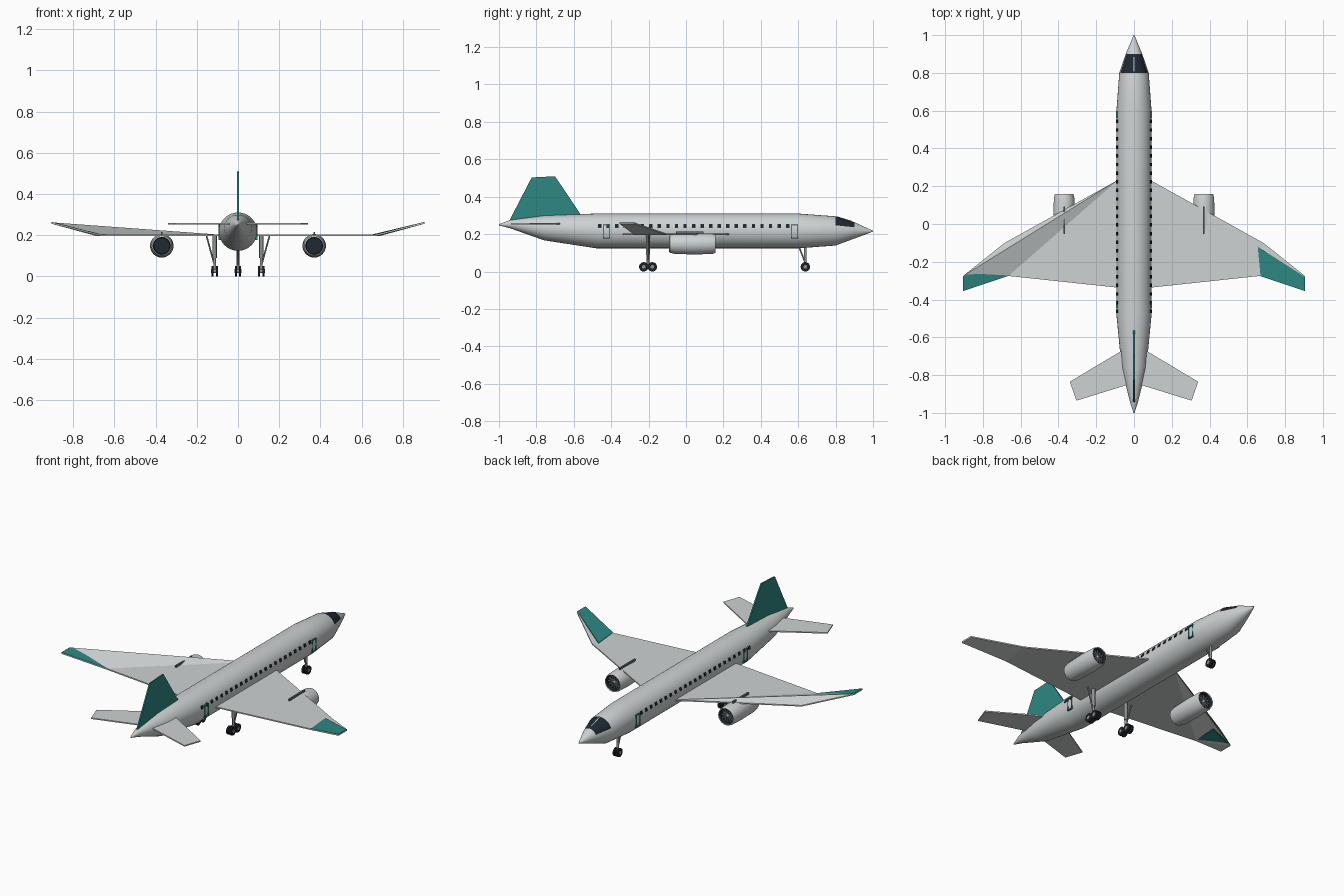
import bpy, bmesh, math
from mathutils import Vector, Matrix

if "Cube" in bpy.data.objects:
    bpy.data.objects.remove(bpy.data.objects["Cube"])


def material(name, rgb):
    m = bpy.data.materials.new(name)
    m.diffuse_color = (*rgb, 1)
    m.use_nodes = True
    m.node_tree.nodes["Principled BSDF"].inputs["Base Color"].default_value = m.diffuse_color
    return m


GREY = material("pale grey", (0.61, 0.645, 0.645))
TEAL = material("teal", (0.026, 0.242, 0.223))
DARK = material("dark glass", (0.013, 0.021, 0.032))
STEEL = material("steel", (0.27, 0.29, 0.30))
PYLON = material("pylon grey", (0.15, 0.16, 0.165))
RUBBER = material("rubber", (0.012, 0.014, 0.018))


def finish(name, bm, mats, smooth=False):
    bmesh.ops.recalc_face_normals(bm, faces=bm.faces)
    me = bpy.data.meshes.new(name)
    bm.to_mesh(me)
    bm.free()
    ob = bpy.data.objects.new(name, me)
    bpy.context.collection.objects.link(ob)
    for m in mats:
        me.materials.append(m)
    if smooth:
        bpy.ops.object.select_all(action='DESELECT')
        ob.select_set(True)
        bpy.context.view_layer.objects.active = ob
        bpy.ops.object.shade_smooth_by_angle(angle=math.radians(35))
    return ob


def loft(name, x, rings, segs, mats, rule):
    """Round body along y from rings of (y, z, radius); rule(ring, angle) gives the colour."""
    bm = bmesh.new()
    loops = [[bm.verts.new((x + r * math.cos(math.tau * i / segs), y,
                            z + r * math.sin(math.tau * i / segs))) for i in range(segs)]
             for y, z, r in rings]
    for k in range(len(loops) - 1):
        a, b = loops[k], loops[k + 1]
        for i in range(segs):
            j = (i + 1) % segs
            f = bm.faces.new((a[i], a[j], b[j], b[i]))
            f.material_index = rule(k, 360 * (i + 0.5) / segs)
    for k in (0, -1):
        bm.faces.new(loops[k]).material_index = rule(0 if k == 0 else len(loops) - 2, 270)
    return finish(name, bm, mats, True)


def slab(name, pts, faces, offset, mat):
    """Panel through pts, thickened along the offset vector."""
    bm = bmesh.new()
    vs = [bm.verts.new(p) for p in pts]
    for f in faces:
        bm.faces.new([vs[i] for i in f])
    ext = bmesh.ops.extrude_face_region(bm, geom=bm.faces[:], use_keep_orig=True)
    moved = [g for g in ext["geom"] if isinstance(g, bmesh.types.BMVert)]
    bmesh.ops.translate(bm, verts=moved, vec=offset)
    return finish(name, bm, [mat])


def boxes(name, items, mat):
    """One object from (centre, size, rotation matrix) boxes."""
    bm = bmesh.new()
    for c, s, rot in items:
        bmesh.ops.create_cube(bm, size=1, matrix=Matrix.Translation(c) @ rot @ Matrix.Diagonal((*s, 1)))
    return finish(name, bm, [mat])


def rods(name, items, mat, segs=12):
    """One object from (start, end, radius) cylinders."""
    bm = bmesh.new()
    for a, b, r in items:
        a, b = Vector(a), Vector(b)
        rot = (b - a).to_track_quat('Z', 'Y').to_matrix().to_4x4()
        bmesh.ops.create_cone(bm, cap_ends=True, segments=segs, radius1=r, radius2=r,
                              depth=(b - a).length, matrix=Matrix.Translation((a + b) / 2) @ rot)
    return finish(name, bm, [mat], True)


NONE = Matrix.Identity(4)

# Fuselage with dark windscreen on the upper nose ring
body = [(-1, .25, .003), (-.94, .253, .022), (-.76, .233, .066), (-.48, .217, .093), (.6, .217, .093),
        (.8, .217, .078), (.9, .22, .044), (.96, .217, .019), (1, .216, .002)]
loft("fuselage", 0, body, 32, [GREY, DARK], lambda k, a: int(k == 5 and 22 < a < 158))
slope = math.atan2(-.031, .1)
boxes("windscreen_divider", [((0, .845, .2815), (.006, .08, .004), Matrix.Rotation(slope, 4, 'X'))], GREY)

# Fin
slab("tail_fin", [(-.004, y, z) for y, z in
                  [(-.943, .262), (-.943, .275), (-.825, .503), (-.70, .509), (-.563, .305), (-.6, .28)]],
     [range(6)], (.008, 0, 0), TEAL)

for s, side in ((1, "right"), (-1, "left")):
    # Wings: the left one folds along a long diagonal
    wing = [(.085 * s, .233, .195), (.685 * s, -.10, .195), (.905 * s, -.275, .255),
            (.905 * s, -.355, .255), (.665 * s, -.275, .195), (.085 * s, -.337, .195)]
    folds = [(0, 1, 4, 5), (1, 2, 3, 4)] if s > 0 else [(0, 1, 2), (0, 2, 4), (2, 3, 4), (0, 4, 5)]
    slab(side + "_wing", wing, folds, (0, 0, .007), GREY)

    # Painted wing tip plate
    slab(side + "_wing_tip", [(.655 * s, -.12, .199), (.905 * s, -.28, .259),
                              (.905 * s, -.355, .259), (.67 * s, -.275, .199)],
         [(0, 1, 2, 3)], (0, 0, .005), TEAL)

    # Tailplane
    slab(side + "_tailplane", [(.03 * s, -.65, .252), (.34 * s, -.835, .252),
                               (.305 * s, -.935, .252), (.02 * s, -.847, .252)],
         [(0, 1, 2, 3)], (0, 0, .007), GREY)

    # Engine nacelle, dark at both openings
    ex, ez = .37 * s, .148
    prof = [(.135, .001), (.135, .042), (.155, .045), (.158, .049), (.14, .054), (.05, .057),
            (-.06, .054), (-.085, .048), (-.09, .042), (-.075, .039), (-.075, .001)]
    loft(side + "_engine", ex, [(y, ez, r) for y, r in prof], 32, [GREY, DARK],
         lambda k, a: int(k in (0, 1, 8, 9)))
    fan = []
    for i in range(12):
        rot = Matrix.Rotation(math.tau * i / 12, 4, 'Y')
        fan.append((Vector((ex, .138, ez)) + rot @ Vector((.025, 0, 0)), (.030, .004, .004), rot))
    boxes(side + "_fan_blades", fan, STEEL)
    loft(side + "_spinner", ex, [(.135, ez, .012), (.145, ez, .008), (.15, ez, .001)], 16,
         [STEEL], lambda k, a: 0)
    boxes(side + "_pylon", [((ex, .02, .203), (.009, .145, .022), NONE)], PYLON)

    # Passenger windows
    tilt = math.asin(.028 / .093)
    rot = Matrix.Rotation(-s * tilt, 4, 'Y')
    boxes(side + "_windows", [((s * .0885, -.462 + i * .0457, .245), (.006, .018, .018), rot)
                              for i in range(23)], DARK)

    # Door frames
    bars = []
    for y in (-.425, .58):
        for e in (-1, 1):
            bars.append(((s * .0915, y + e * .016, .214), (.006, .005, .074), NONE))
            bars.append(((s * .0895, y, .214 + e * .035), (.009, .036, .005), NONE))
    boxes(side + "_door_frames", bars, TEAL)

    # Main landing gear
    gx, gy = .113 * s, -.203
    rods(side + "_main_gear", [((gx, gy, .2), (gx, gy, .09), .010), ((gx, gy, .1), (gx, gy, .027), .007),
                               ((.153 * s, gy, .197), (gx, gy, .05), .004),
                               ((gx, gy - .022, .026), (gx, gy + .022, .026), .005)], STEEL)

# Nose gear
rods("nose_gear", [((0, .638, .135), (0, .638, .026), .007),
                   ((0, .605, .13), (0, .636, .05), .004)], STEEL)

# Wheels with pale hubs
for name, x, ys in (("nose", 0, [.638]), ("right_main", .113, [-.226, -.180]), ("left_main", -.113, [-.226, -.180])):
    tyres, hubs = [], []
    for y in ys:
        hubs.append(((x - .017, y, .025), (x + .017, y, .025), .010))
        for e in (-1, 1):
            tyres.append(((x + e * .005, y, .025), (x + e * .0155, y, .025), .025))
    rods(name + "_tyres", tyres, RUBBER, 20)
    rods(name + "_hubs", hubs, STEEL)
